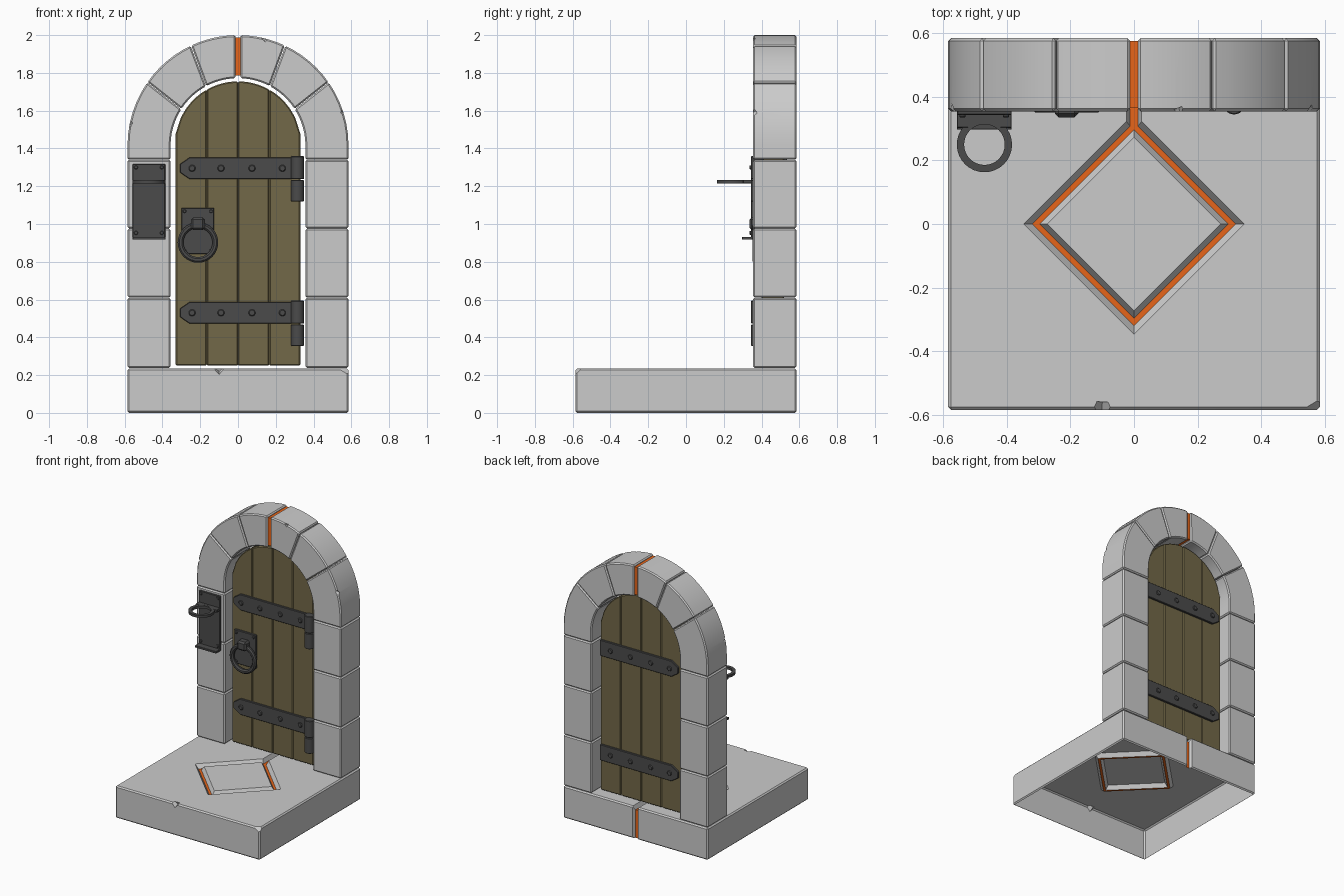
import bpy, bmesh, math
from mathutils import Vector, Matrix, Euler

if "Cube" in bpy.data.objects:
    bpy.data.objects.remove(bpy.data.objects["Cube"])


def material(name, rgb):
    m = bpy.data.materials.new(name)
    m.diffuse_color = (*rgb, 1)
    m.use_nodes = True
    m.node_tree.nodes["Principled BSDF"].inputs["Base Color"].default_value = m.diffuse_color
    return m


WOOD = material("wood", (0.17, 0.14, 0.065))
IRON = material("iron", (0.07, 0.07, 0.07))
GLOW = material("orange_inlay", (0.8, 0.13, 0.01))


def finish(name, bm, mat=None, bevel=0):
    bmesh.ops.recalc_face_normals(bm, faces=bm.faces)
    if bevel:
        sharp = [e for e in bm.edges if e.calc_face_angle(0) > 0.5]
        bmesh.ops.bevel(bm, geom=sharp, offset=bevel, segments=1, profile=0.5, affect='EDGES')
    me = bpy.data.meshes.new(name)
    bm.to_mesh(me)
    bm.free()
    ob = bpy.data.objects.new(name, me)
    bpy.context.collection.objects.link(ob)
    if mat:
        me.materials.append(mat)
    return ob


def prism(name, pts, a, b, axis='y', mat=None, bevel=0):
    """Extrude a 2D outline from a to b along an axis."""
    bm = bmesh.new()
    put = {'y': lambda p, h: (p[0], h, p[1]), 'z': lambda p, h: (p[0], p[1], h)}[axis]
    lo = [bm.verts.new(put(p, a)) for p in pts]
    hi = [bm.verts.new(put(p, b)) for p in pts]
    bm.faces.new(lo)
    bm.faces.new(hi)
    n = len(pts)
    for i in range(n):
        bm.faces.new((lo[i], lo[(i + 1) % n], hi[(i + 1) % n], hi[i]))
    return finish(name, bm, mat, bevel)


def box(name, x0, x1, y0, y1, z0, z1, mat=None, bevel=0):
    return prism(name, [(x0, z0), (x1, z0), (x1, z1), (x0, z1)], y0, y1, 'y', mat, bevel)


def ring(name, profile, n, loc=(0, 0, 0), upright=False, mat=None):
    """Revolve a closed (radius, height) profile."""
    bm = bmesh.new()
    k = len(profile)
    rows = [[bm.verts.new((r * math.cos(t), r * math.sin(t), h)) for r, h in profile]
            for t in (2 * math.pi * i / n for i in range(n))]
    for i in range(n):
        A, B = rows[i], rows[(i + 1) % n]
        for j in range(k):
            bm.faces.new((A[j], B[j], B[(j + 1) % k], A[(j + 1) % k]))
    m = Matrix.Translation(loc)
    if upright:
        m = m @ Matrix.Rotation(math.pi / 2, 4, 'X')
    bm.transform(m)
    return finish(name, bm, mat)


def arc(cx, cz, r, a0, a1, n):
    return [(cx + r * math.cos(math.radians(a0 + (a1 - a0) * i / n)),
             cz + r * math.sin(math.radians(a0 + (a1 - a0) * i / n))) for i in range(n + 1)]


def disc(name, x, z, r, y0, y1, mat=IRON, n=12, bevel=0.005):
    return prism(name, arc(x, z, r, 0, 360 - 360 / n, n - 1), y0, y1, 'y', mat, bevel)


def cut(ob, cutter):
    mod = ob.modifiers.new("cut", 'BOOLEAN')
    mod.operation, mod.solver, mod.object = 'DIFFERENCE', 'EXACT', cutter
    bpy.context.view_layer.objects.active = ob
    bpy.ops.object.modifier_apply(modifier=mod.name)
    bpy.data.objects.remove(cutter)


def chip(ob, loc, size, rot):
    bm = bmesh.new()
    bmesh.ops.create_cube(bm, size=size)
    bm.transform(Matrix.Translation(loc) @ Euler(rot).to_matrix().to_4x4())
    cut(ob, finish("chip_cutter", bm))


# Base slab: chipped corner, inlay grooves, open underneath
base = box("base", -.585, .585, -.585, .585, 0, .235, None, .009)
bm = bmesh.new()
bm.from_mesh(base.data)
bmesh.ops.bisect_plane(bm, geom=bm.verts[:] + bm.edges[:] + bm.faces[:], plane_co=(.53, -.585, .235),
                       plane_no=Vector((.6, -1, 1.0)).normalized(), clear_outer=True)
bmesh.ops.holes_fill(bm, edges=[e for e in bm.edges if e.is_boundary])
bmesh.ops.recalc_face_normals(bm, faces=bm.faces)
bm.to_mesh(base.data)
bm.free()
chip(base, (-.1, -.59, .24), .05, (.6, .7, .4))
FLOOR, BACK = .205, .565
cut(base, ring("diamond_cutter", [(.32, FLOOR), (.356, .245), (.266, .245), (.297, FLOOR)], 4))
cut(base, prism("channel_cutter", [(-.012, FLOOR), (.012, FLOOR), (.028, .245), (-.028, .245)], .308, .65))
cut(base, prism("back_cutter", [(-.012, BACK), (.012, BACK), (.028, .595), (-.028, .595)], -.1, .4, 'z'))
base.data.materials.clear()
base.data.materials.append(None)
base.data.materials.append(GLOW)
bm = bmesh.new()
bm.from_mesh(base.data)
for f in bm.faces:
    c = f.calc_center_median()
    f.material_index = int((f.normal.z > .99 and abs(c.z - FLOOR) < .002)
                           or (f.normal.y > .99 and abs(c.y - BACK) < .002))
bmesh.ops.delete(bm, geom=[f for f in bm.faces if f.normal.z < -.9 and f.calc_center_median().z < .003],
                 context='FACES')
bm.to_mesh(base.data)
bm.free()

# Stone pillars and arch stones, both sides
Y0, Y1, CZ, RO, RI = .355, .585, 1.415, .585, .357
stones = {}
levels = [.237, .61, .976, 1.34]
for s, side in ((1, "right"), (-1, "left")):
    for i in range(3):
        a, b = levels[i] + .001, levels[i + 1] - .001
        box(f"pillar_stone_{side}_{i}", *sorted((s * RI, s * RO)), Y0, Y1, a, b, None, .008)
    # outer start/end angle, inner start/end angle
    for i, (o0, o1, n0, n1) in enumerate(((0, 34.8, 0, 32.6), (35.1, 64.6, 33, 61.6), (65, 88.8, 62, 88))):
        pts = arc(0, CZ, RO, o0, o1, 6) + arc(0, CZ, RI, n1, n0, 6)
        if i == 0:
            pts = [(RO, 1.341)] + pts + [(RI, 1.341)]
        stones[side, i] = prism(f"arch_stone_{side}_{i}", [(s * x, z) for x, z in pts], Y0, Y1, 'y', None, .008)
chip(stones["left", 0], (-.585, .355, 1.53), .04, (.5, .6, .3))
chip(stones["right", 0], (.575, .35, 1.59), .045, (.7, .5, .5))
chip(stones["right", 2], (.145, .35, 1.985), .03, (.4, .7, .6))

# Orange inlay between the two top stones
box("keystone_inlay", -.02, .02, Y0 + .01, Y1 - .008, 1.785, 1.988, GLOW)

# Door planks with arched top
DY0, DY1 = .40, .52
for i in range(4):
    x0 = -.33 + .165 * i
    top = [(x, 1.42 + math.sqrt(.335 ** 2 - x * x)) for x in (x0 + .165 * (6 - j) / 6 for j in range(7))]
    prism(f"door_plank_{i}", [(x0, .25), (x0 + .165, .25)] + top, DY0, DY1, 'y', WOOD, .006)

# Iron straps with rivets on both faces, hinge knuckles in front
for k, z in enumerate((.53, 1.295)):
    h = .058
    outline = [(-.308, z - .022), (-.255, z - h), (.325, z - h), (.325, z + h), (-.255, z + h), (-.308, z + .022)]
    for face, a, b, out in (("front", DY0 + .005, DY0 - .014, -.01), ("back", DY1 - .005, DY1 + .014, .01)):
        prism(f"strap_{face}_{k}", outline, a, b, 'y', IRON, .003)
        for j, x in enumerate((-.243, -.09, .074, .235)):
            disc(f"strap_rivet_{face}_{k}_{j}", x, z, .019, b - out * .1, b + out)
    for part, a, b in (("lower", z - .175, z - .062), ("upper", z - .058, z + .064)):
        prism(f"hinge_{part}_{k}", arc(.315, .379, .034, 0, 345, 23), a, b, 'z', IRON, .003)

# Door handle: plate, clasp and hanging ring
hx = -.212
box("handle_plate", -.30, -.126, DY0 - .015, DY0 + .005, .84, 1.086, IRON, .003)
for x in (-.283, -.143):
    for z in (.858, 1.068):
        disc("handle_rivet", x, z, .01, DY0 - .022, DY0 - .01, n=10, bevel=.003)
ring("handle_ring", [(.092 + .0165 * math.cos(math.radians(22.5 + 45 * i)),
                      .0165 * math.sin(math.radians(22.5 + 45 * i))) for i in range(8)],
     32, (hx, .366, .902), True, IRON)
box("handle_clasp", hx - .037, hx + .037, .336, DY0, .968, 1.035, IRON, .012)

# Torch holder on the left pillar: plate, rivets, ring bracket, foot ledge
box("torch_plate", -.558, -.385, .343, .36, .918, 1.318, IRON, .003)
for x in (-.54, -.403):
    for z in (.953, 1.30):
        disc("torch_rivet", x, z, .011, .336, .35, n=10, bevel=.003)
box("torch_bracket", -.558, -.385, .303, .35, 1.214, 1.234, IRON, .002)
cut(bpy.data.objects["torch_bracket"], prism("ring_hole_cutter", arc(-.471, .25, .075, 0, 348.75, 31), 1.1, 1.3, 'z'))
ring("torch_ring", [(.064, 1.215), (.087, 1.215), (.087, 1.233), (.064, 1.233)], 32, (-.471, .25, 0), False, IRON)
box("torch_foot", -.558, -.385, .297, .35, .917, .932, IRON, .002)

# Smooth the curves, keep bevels crisp
for ob in bpy.context.scene.objects:
    ob.select_set(True)
bpy.context.view_layer.objects.active = base
bpy.ops.object.shade_smooth_by_angle(angle=math.radians(25))
